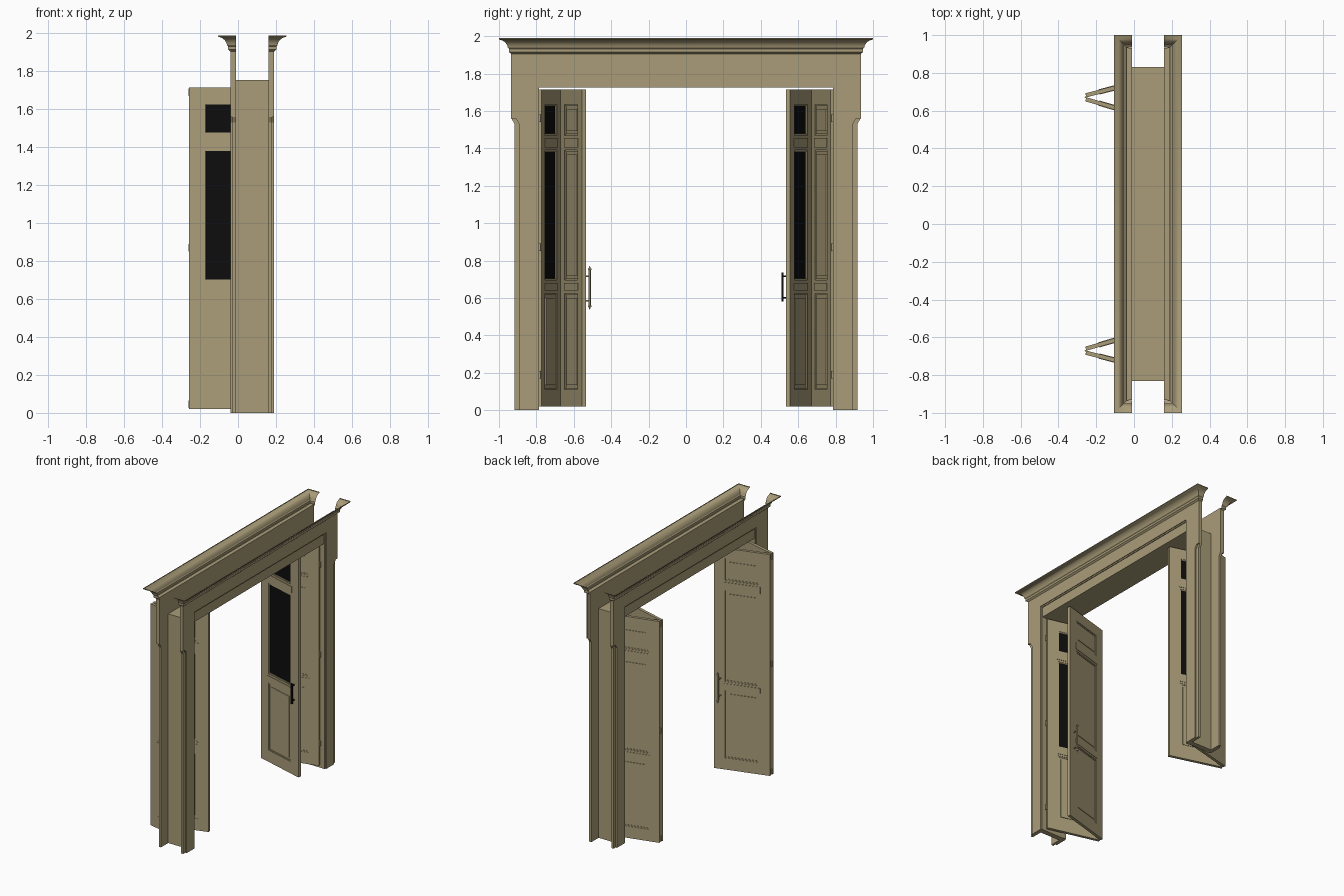
import bpy, bmesh, math
from mathutils import Matrix, Vector

if "Cube" in bpy.data.objects:
    bpy.data.objects.remove(bpy.data.objects["Cube"])


def material(name, color):
    m = bpy.data.materials.new(name)
    m.use_nodes = True
    m.diffuse_color = color
    m.node_tree.nodes["Principled BSDF"].inputs["Base Color"].default_value = color
    return m


PAINT = material("tan paint", (0.40, 0.335, 0.19, 1))
BLACK = material("black", (0.004, 0.004, 0.004, 1))


def finish(name, bm, mats=(PAINT,), smooth=False):
    bmesh.ops.recalc_face_normals(bm, faces=bm.faces)
    mesh = bpy.data.meshes.new(name)
    bm.to_mesh(mesh)
    bm.free()
    for m in mats:
        mesh.materials.append(m)
    ob = bpy.data.objects.new(name, mesh)
    bpy.context.collection.objects.link(ob)
    if smooth:
        bpy.context.view_layer.objects.active = ob
        ob.select_set(True)
        bpy.ops.object.shade_smooth_by_angle()
        ob.select_set(False)
    return ob


def box(bm, lo, hi, mat=0):
    lo, hi = Vector(lo), Vector(hi)
    place = Matrix.Translation((lo + hi) / 2) @ Matrix.Diagonal((*(hi - lo), 1))
    verts = bmesh.ops.create_cube(bm, size=1, matrix=place)["verts"]
    for f in {f for v in verts for f in v.link_faces}:
        f.material_index = mat
    return verts


def rod(bm, a, b, r1, r2=None, sides=12):
    a, b = Vector(a), Vector(b)
    turn = (b - a).to_track_quat("Z", "Y").to_matrix().to_4x4()
    bmesh.ops.create_cone(bm, cap_ends=True, segments=sides, radius1=r1,
                          radius2=r1 if r2 is None else r2, depth=(b - a).length,
                          matrix=Matrix.Translation((a + b) / 2) @ turn)


def arch_slab(bm, half, x0, x1):
    """Extrude a y-z outline, given for one half and mirrored, along x."""
    outline = half + [(-y, z) for y, z in reversed(half)]
    face = bm.faces.new([bm.verts.new((x0, y, z)) for y, z in outline])
    new = bmesh.ops.extrude_face_region(bm, geom=[face])["geom"]
    for v in new:
        if isinstance(v, bmesh.types.BMVert):
            v.co.x = x1


# Lining of the opening
OPEN, HEAD, MID = 0.79, 1.725, 0.075
bm = bmesh.new()
arch_slab(bm, [(OPEN, HEAD), (OPEN, 0), (0.83, 0), (0.83, 1.755)], -0.01, 0.16)
finish("door_lining", bm)


# Casing and cornice on each side of the wall
def cornice(bm, s):
    profile = [(0, 1.905), (0.012, 1.915), (0.012, 1.932), (0.018, 1.938), (0.021, 1.95),
               (0.03, 1.965), (0.044, 1.976), (0.06, 1.981), (0.065, 1.984), (0.065, 1.99)]
    rows = []
    for d, z in profile:
        x, y = MID + s * (0.115 + d), 0.935 + d
        back = MID + s * 0.085
        rows.append([bm.verts.new(p) for p in
                     ((back, -y, z), (x, -y, z), (x, y, z), (back, y, z))])
    for low, high in zip(rows, rows[1:]):
        for i in range(3):
            bm.faces.new((low[i], low[i + 1], high[i + 1], high[i]))


for side, s in (("inner", -1), ("outer", 1)):
    def at(d):
        return MID + s * d
    bm = bmesh.new()
    # recessed back layer with eared outline
    arch_slab(bm, [(0.797, HEAD), (0.797, 0), (0.917, 0), (0.917, 1.53),
                   (0.933, 1.56), (0.933, 1.92)], at(0.085), at(0.103))
    # raised face, widening into the ears
    arch_slab(bm, [(0.797, 1.81), (0.797, 0), (0.892, 0), (0.892, 1.53),
                   (0.91, 1.56), (0.935, 1.56), (0.935, 1.92)], at(0.103), at(0.115))
    # bead around the lintel panel
    arch_slab(bm, [(0.787, 1.80), (0.787, 0), (0.8, 0), (0.8, 1.812)], at(0.085), at(0.109))
    finish(side + "_casing", bm)
    bm = bmesh.new()
    cornice(bm, s)
    finish(side + "_cornice", bm, smooth=True)

# Folding leaves
LENGTH, THICK, BOTTOM, TOP, STILE = 0.41, 0.022, 0.02, 1.715, 0.08
PANELS = [(0.11, 0.625), (0.695, 1.39), (1.47, 1.635)]


def leaf(name, apex, end, glazed):
    bm = bmesh.new()
    t, right = THICK / 2, LENGTH - STILE
    for u in (0, right):
        box(bm, (u, -t, BOTTOM), (u + STILE, t, TOP))
    edges = [BOTTOM] + [z for p in PANELS for z in p] + [TOP]
    for low, high in zip(edges[::2], edges[1::2]):
        box(bm, (STILE, -t, low), (right, t, high))
    # proud lock rails
    for low, high in ((0.64, 0.68), (1.405, 1.455)):
        box(bm, (STILE - 0.008, -t - 0.003, low), (right + 0.008, t + 0.003, high))
    for i, (low, high) in enumerate(PANELS):
        glass = glazed and i > 0
        p = 0.003 if glass else 0.005
        box(bm, (STILE, -p, low), (right, p, high), int(glass))
        # moulding around the panel
        w, m = 0.009, t - 0.003
        for a, b in ((STILE, STILE + w), (right - w, right)):
            box(bm, (a, -m, low), (b, m, high))
        for a, b in ((low, low + w), (high - w, high)):
            box(bm, (STILE, -m, a), (right, m, b))
        if not glass:
            g = 0.024
            box(bm, (STILE + g, -t + 0.002, low + g), (right - g, t - 0.002, high - g))
    d = Vector(end) - Vector(apex)
    ob = finish(name, bm, (PAINT, BLACK))
    ob.matrix_world = (Matrix.Translation((*apex, 0))
                       @ Matrix.Rotation(math.atan2(d.y, d.x), 4, "Z"))


for side, s in (("back", 1), ("front", -1)):
    leaf(side + "_hinged_leaf", (-0.255, s * 0.681), (0.14, s * 0.783), s < 0)
    leaf(side + "_free_leaf", (-0.255, s * 0.66), (0.14, s * 0.546), s > 0)
    bm = bmesh.new()
    for z in (0.19, 0.87, 1.56):
        rod(bm, (0.148, s * 0.782, z - 0.02), (0.148, s * 0.782, z + 0.02), 0.006)
    for z in (0.045, 0.87, 1.69):
        rod(bm, (-0.256, s * 0.671, z - 0.02), (-0.256, s * 0.671, z + 0.02), 0.005)
    finish(side + "_hinges", bm, smooth=True)

# Turned pull handle on the front free leaf
bm = bmesh.new()
X, Y = 0.09, -0.515
rod(bm, (X, Y, 0.56), (X, Y, 0.75), 0.006)
for z, way in ((0.56, -1), (0.75, 1)):
    rod(bm, (X, Y, z), (X, Y, z + way * 0.008), 0.009)
    rod(bm, (X, Y, z + way * 0.008), (X, Y, z + way * 0.022), 0.006, 0.001)
for z in (0.585, 0.715):
    rod(bm, (X, Y, z), (X, -0.56, z), 0.004)
finish("turned_handle", bm, smooth=True)

# Plain black bar on the back free leaf
bm = bmesh.new()
box(bm, (0.088, 0.51, 0.58), (0.1, 0.522, 0.735))
for z in (0.6, 0.715):
    box(bm, (0.09, 0.52, z - 0.004), (0.098, 0.56, z + 0.004))
finish("bar_handle", bm, (BLACK,))
